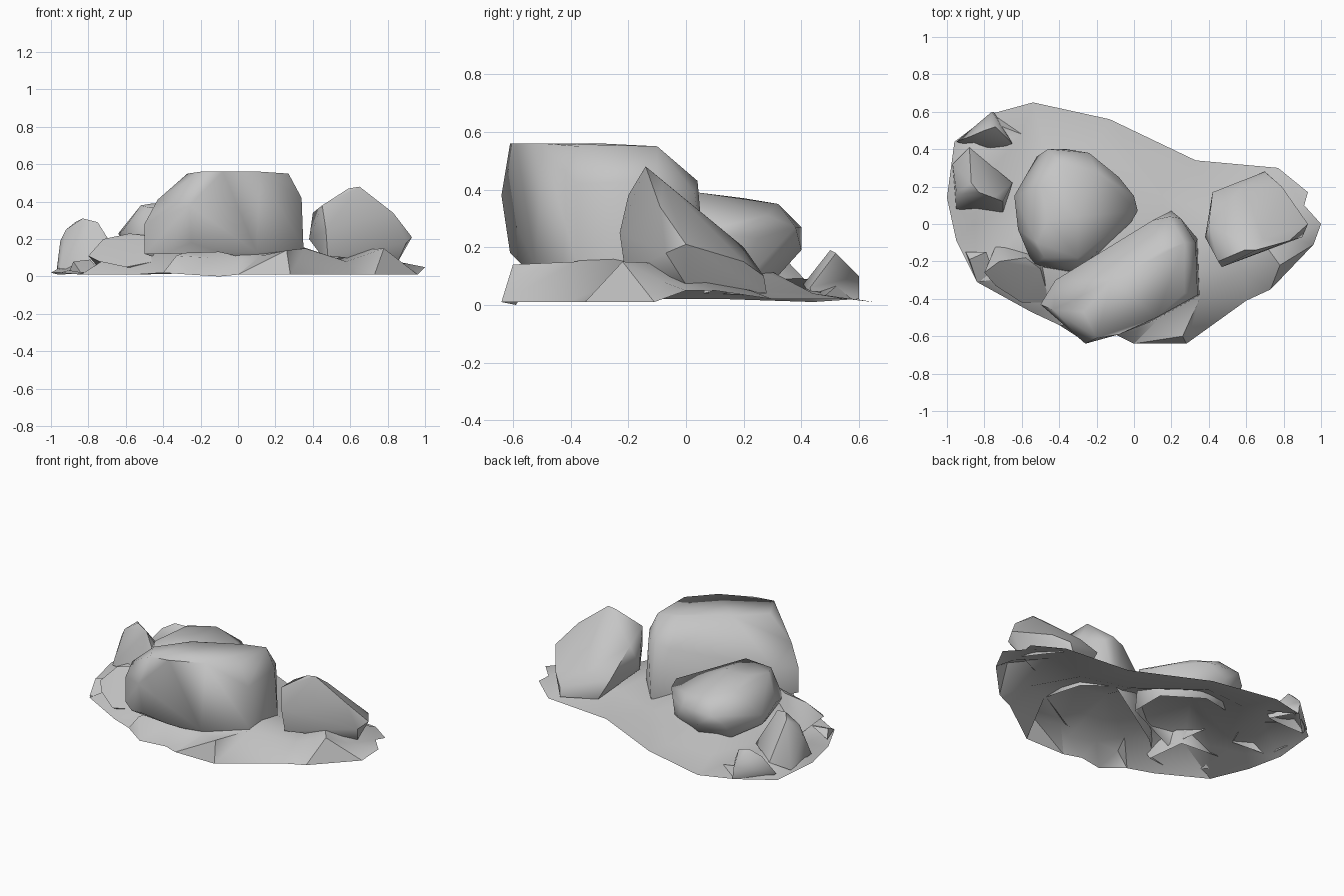
import bpy
import bmesh
from math import radians
from mathutils import Vector
from mathutils.geometry import delaunay_2d_cdt

default_cube = bpy.data.objects.get("Cube")
if default_cube:
    bpy.data.objects.remove(default_cube, do_unlink=True)

# One plain stone colour for everything
stone = bpy.data.materials.new("stone_grey")
stone.use_nodes = True
stone.diffuse_color = (0.56, 0.56, 0.56, 1)
for node in stone.node_tree.nodes:
    if node.type == "BSDF_PRINCIPLED":
        node.inputs["Base Color"].default_value = stone.diffuse_color
        node.inputs["Roughness"].default_value = 0.9


def add_object(name, bm, sharp_angle):
    """Turn a bmesh into a smooth shaded stone object."""
    mesh = bpy.data.meshes.new(name)
    bm.to_mesh(mesh)
    bm.free()
    mesh.materials.append(stone)
    obj = bpy.data.objects.new(name, mesh)
    bpy.context.collection.objects.link(obj)
    bpy.ops.object.select_all(action="DESELECT")
    obj.select_set(True)
    bpy.context.view_layer.objects.active = obj
    bpy.ops.object.shade_smooth_by_angle(angle=radians(sharp_angle))
    return obj


def to_units(points):
    """Corner points are written in hundredths of a unit."""
    return [Vector(point) / 100 for point in points]


def add_rock(name, corners, sharp_angle=60):
    """A chiselled boulder: the tight skin around its corners, open below."""
    bm = bmesh.new()
    for corner in to_units(corners):
        bm.verts.new(corner)
    result = bmesh.ops.convex_hull(bm, input=bm.verts[:])
    unused = {item for item in result["geom_interior"] + result["geom_unused"]
              if isinstance(item, bmesh.types.BMVert)}
    bmesh.ops.delete(bm, geom=list(unused), context="VERTS")
    bmesh.ops.recalc_face_normals(bm, faces=bm.faces[:])
    bm.normal_update()
    buried = [face for face in bm.faces if face.normal.z < -0.85]
    bmesh.ops.delete(bm, geom=buried, context="FACES")
    return add_object(name, bm, sharp_angle)


def add_ground(name, rim, bumps, sharp_angle=45):
    """An open sheet of earth spanning the rim and raised at the bumps."""
    points = to_units(rim + bumps)
    rim_edges = [(i, (i + 1) % len(rim)) for i in range(len(rim))]
    flat, _, faces, origin, _, _ = delaunay_2d_cdt(
        [point.xy for point in points], rim_edges, [], 1, 0.0001)
    bm = bmesh.new()
    verts = []
    for place, sources in zip(flat, origin):
        height = points[sources[0]].z if sources else 0.02
        verts.append(bm.verts.new((place.x, place.y, height)))
    for face in faces:
        bm.faces.new([verts[i] for i in face])
    bmesh.ops.recalc_face_normals(bm, faces=bm.faces[:])
    if sum(face.normal.z for face in bm.faces) < 0:
        bmesh.ops.reverse_faces(bm, faces=bm.faces[:])
    return add_object(name, bm, sharp_angle)


# Ground sheet, counter-clockwise from its left tip, domed under the boulders
add_ground(
    "ground",
    rim=[
        (100, 0, 5), (91, 10, 5), (93, 17, 4), (77, 30, 2), (33, 34, 2),
        (-13, 56, 2), (-54, 65, 1), (-76, 59, 2), (-96, 44, 1),
        (-100, 14, 2), (-95, -9, 2), (-84, -31, 1), (-55, -47, 1),
        (-40, -54, 2), (-26, -63, 1), (-10, -59, 0), (0, -64, 1),
        (28, -64, 1), (60, -41, 1), (73, -35, 1), (96, -11, 1),
    ],
    bumps=[
        (26, -60, 14), (2, -57, 9), (36, -38, 15), (-33, -54, 11),
        (58, -25, 8), (78, -22, 15), (85, -8, 8), (45, 5, 6),
        (-85, 0, 5), (-63, 10, 5), (15, 15, 5), (-20, 44, 4),
        (-60, 48, 3), (-65, -8, 6), (0, -25, 24), (-28, -42, 13),
        (22, -25, 20), (-35, 10, 22), (-20, 12, 18), (-62, -28, 15),
        (62, 0, 14), (72, 32, 2), (-83, 20, 12), (-48, 42, 4),
        (-78, 55, 9), (-87, 41, 9), (-15, -52, 10), (12, -52, 11),
    ],
)

# Largest boulder, at the front
add_rock("front_boulder", [
    (-20, -61, 56), (-8, -59, 56), (12, -50, 56), (27, -37, 55),
    (27, -10, 55), (14, -14, 55), (-27, -47, 55), (-12, -30, 56),
    (19, 4, 43), (10, 2, 41), (25, 3, 39), (33, -10, 43),
    (34, -38, 42), (-26, -64, 38), (-43, -46, 41), (-50, -43, 28),
    (-42, -30, 30), (-50, -43, 12), (-40, -51, 12), (-25, -61, 18),
    (10, -52, 13), (35, -38, 15), (34, -8, 10), (20, 7, 8),
    (-35, -28, 8), (12, -46, 8), (-10, -56, 13),
], 65)

# Rounded boulder behind it
add_rock("middle_boulder", [
    (-46, 2, 39), (-30, 4, 39), (-12, 4, 31), (-50, 20, 37),
    (-38, 32, 35), (-20, 28, 31), (-52, -10, 38), (-48, -18, 37),
    (-30, -18, 38), (-64, 15, 23), (-62, -3, 24), (-54, -22, 18),
    (-30, -26, 20), (-20, -15, 32), (2, 7, 26), (0, 15, 24),
    (-8, 25, 23), (-24, 38, 27), (-46, 40, 27), (-52, 36, 22),
    (-36, 40, 19), (-58, 5, 12), (-50, 25, 9), (-30, 30, 8),
    (-5, 18, 6), (-46, -24, 6), (-5, -5, 6),
], 65)

# Slanting pointed boulder on the left side
add_rock("slanted_boulder", [
    (65, -14, 48), (59, -14, 47), (69, -8, 43), (83, -9, 34),
    (93, 0, 21), (90, -7, 18), (47, -23, 25), (45, -20, 38),
    (38, -7, 20), (40, 0, 34), (42, 17, 18), (58, 20, 20),
    (71, 27, 10), (79, 20, 15), (44, -16, 12), (70, 28, 4),
    (50, 18, 4), (85, 0, 7), (48, -21, 11),
], 45)

# Upright pointed rock on the right side
add_rock("upright_rock", [
    (-83, 17, 31), (-87, 22, 29), (-92, 16, 25), (-75, 14, 29),
    (-70, 12, 21), (-95, 17, 19), (-65, 22, 8), (-88, 41, 9),
    (-97, 32, 3), (-95, 8, 4), (-70, 6, 4),
], 60)

# Small rocks at the back and front corners
add_rock("back_corner_rock", [
    (-80, 50, 19), (-74, 52, 18), (-76, 60, 10), (-95, 44, 5),
    (-65, 43, 6), (-76, 39, 5), (-87, 47, 15), (-75, 60, 2),
    (-92, 43, 2), (-66, 44, 2),
], 70)
add_rock("front_corner_rock", [
    (-72, -20, 20), (-58, -18, 23), (-50, -24, 22), (-80, -26, 11),
    (-74, -33, 8), (-45, -42, 8), (-60, -42, 5), (-74, -12, 4),
    (-48, -14, 4), (-44, -38, 3),
])
add_rock("side_shard", [
    (-84, -31, 2), (-88, -19, 8), (-79, -15, 9), (-74, -28, 3),
    (-90, -15, 3),
])
